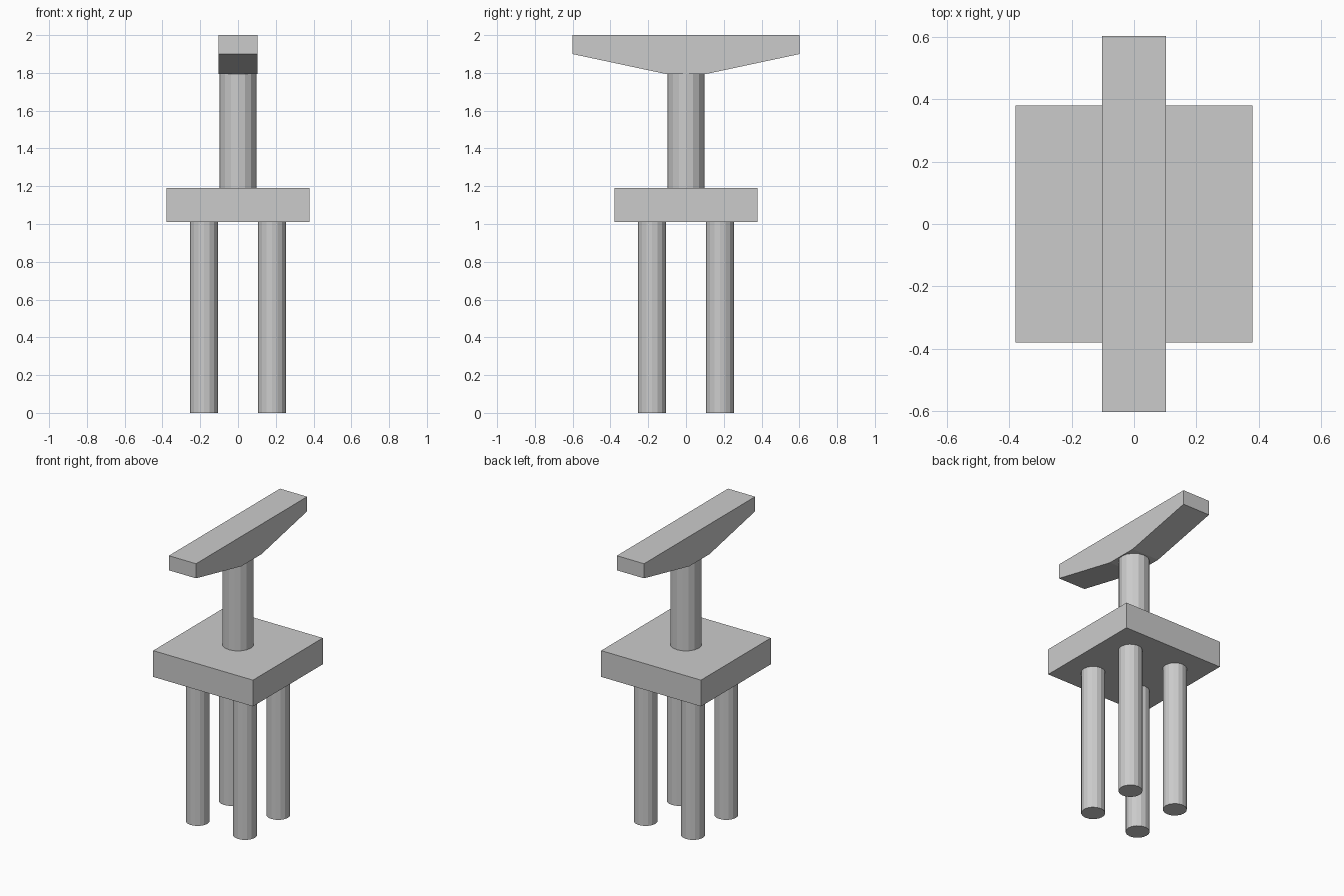
import bpy
import bmesh
from mathutils import Matrix

cube = bpy.data.objects.get("Cube")
if cube:
    bpy.data.objects.remove(cube, do_unlink=True)

# Single plain grey material
grey = bpy.data.materials.new("light_grey")
grey.use_nodes = True
color = (0.6, 0.6, 0.6, 1)
grey.diffuse_color = color
grey.node_tree.nodes["Principled BSDF"].inputs["Base Color"].default_value = color


def finish(name, bm):
    bmesh.ops.recalc_face_normals(bm, faces=bm.faces)
    mesh = bpy.data.meshes.new(name)
    bm.to_mesh(mesh)
    bm.free()
    mesh.materials.append(grey)
    obj = bpy.data.objects.new(name, mesh)
    bpy.context.collection.objects.link(obj)
    return obj


def column(name, x, y, radius, bottom, top):
    bm = bmesh.new()
    bmesh.ops.create_cone(bm, cap_ends=True, segments=16, radius1=radius, radius2=radius,
                          depth=top - bottom,
                          matrix=Matrix.Translation((x, y, (bottom + top) / 2)))
    return finish(name, bm)


def slab(name, size, bottom, top):
    bm = bmesh.new()
    bmesh.ops.create_cube(bm, size=1, matrix=Matrix.Translation((0, 0, (bottom + top) / 2))
                          @ Matrix.Diagonal((size, size, top - bottom, 1)))
    return finish(name, bm)


# Four round legs
for y, end in ((-0.18, "front"), (0.18, "back")):
    for x, side in ((0.18, "left"), (-0.18, "right")):
        column(f"{end}_{side}_leg", x, y, 0.075, 0, 1.01)

# Square platform and central post
slab("platform", 0.757, 1.01, 1.19)
column("central_post", 0, 0, 0.098, 1.19, 1.80)

# Tapered crossbar: half profile in y and z, mirrored, then extruded along x
half = [(0.11, 1.795), (0.602, 1.90), (0.602, 2.0)]
profile = half + [(-y, z) for y, z in reversed(half)]
width = 0.206
bm = bmesh.new()
face = bm.faces.new([bm.verts.new((-width / 2, y, z)) for y, z in profile])
extruded = bmesh.ops.extrude_face_region(bm, geom=[face])["geom"]
moved = [v for v in extruded if isinstance(v, bmesh.types.BMVert)]
bmesh.ops.translate(bm, verts=moved, vec=(width, 0, 0))
finish("crossbar", bm)
